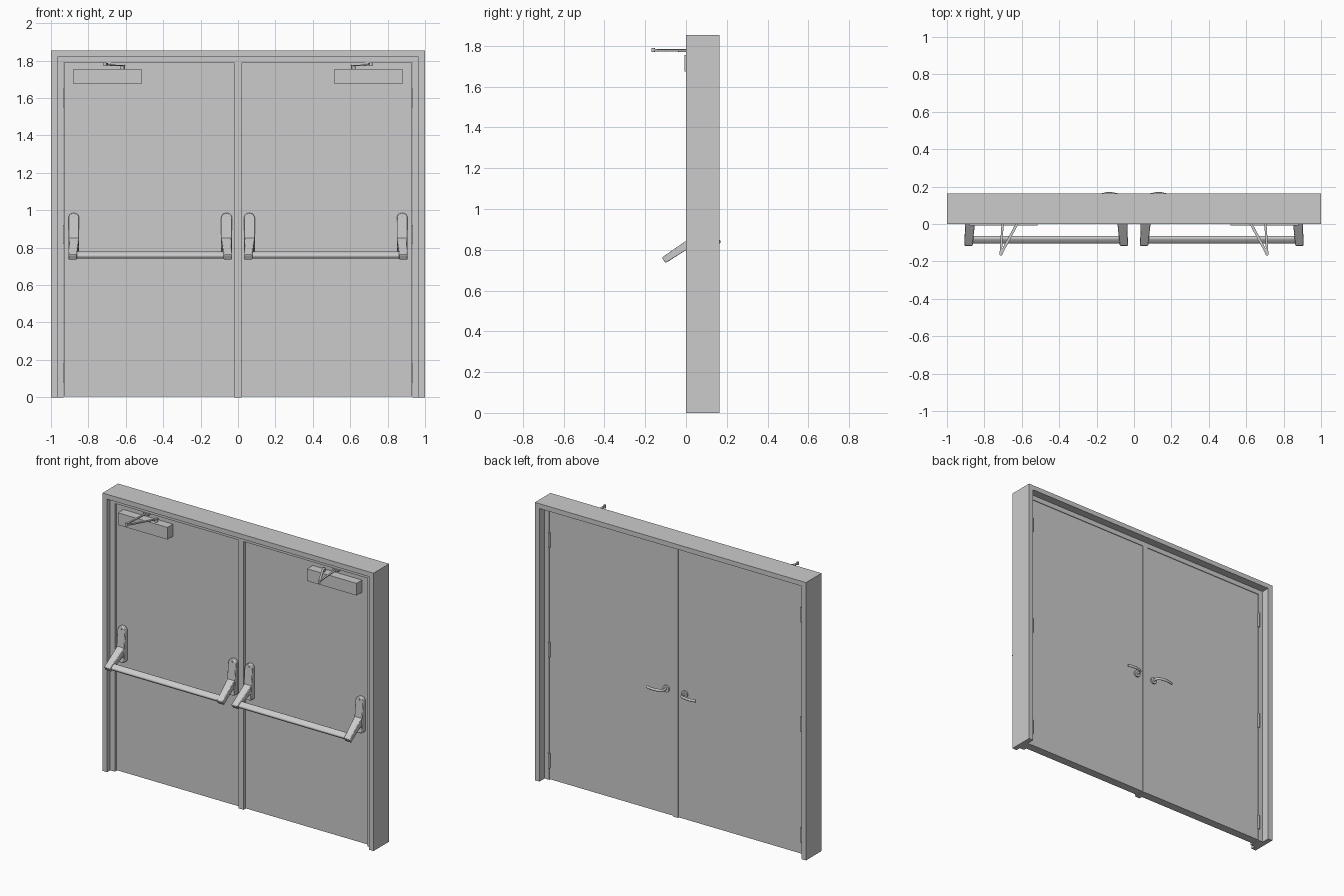
import bpy, bmesh, math
from mathutils import Vector

if "Cube" in bpy.data.objects:
    bpy.data.objects.remove(bpy.data.objects["Cube"])


def finish(name, bm, bevel=0.0, smooth=False, segments=2):
    bmesh.ops.recalc_face_normals(bm, faces=bm.faces)
    me = bpy.data.meshes.new(name)
    bm.to_mesh(me)
    bm.free()
    ob = bpy.data.objects.new(name, me)
    bpy.context.collection.objects.link(ob)
    if bevel:
        m = ob.modifiers.new("Bevel", 'BEVEL')
        m.width, m.segments, m.limit_method = bevel, segments, 'ANGLE'
    if smooth:
        bpy.ops.object.select_all(action='DESELECT')
        ob.select_set(True)
        bpy.context.view_layer.objects.active = ob
        bpy.ops.object.shade_smooth_by_angle(angle=math.radians(35))
    return ob


def loft(name, rings, **kw):
    """Skin a list of equal-length point rings and cap both ends."""
    bm = bmesh.new()
    vs = [[bm.verts.new(p) for p in r] for r in rings]
    n = len(rings[0])
    for a, b in zip(vs, vs[1:]):
        for i in range(n):
            bm.faces.new((a[i], a[(i + 1) % n], b[(i + 1) % n], b[i]))
    bm.faces.new(vs[0])
    bm.faces.new(vs[-1])
    return finish(name, bm, **kw)


def box(name, x0, x1, y0, y1, z0, z1, **kw):
    sq = [(x0, y0), (x1, y0), (x1, y1), (x0, y1)]
    return loft(name, [[(x, y, z) for x, y in sq] for z in (z0, z1)], **kw)


def rod(name, p, q, r, n=16, **kw):
    p, q = Vector(p), Vector(q)
    rot = (q - p).to_track_quat('Z', 'Y')
    ring = [rot @ Vector((r * math.cos(t), r * math.sin(t), 0))
            for t in (2 * math.pi * i / n for i in range(n))]
    return loft(name, [[p + v for v in ring], [q + v for v in ring]], smooth=True, **kw)


def flat_arm(name, p, q, w, h):
    """Flat horizontal bar from p to q."""
    p, q = Vector(p), Vector(q)
    side = (q - p).cross(Vector((0, 0, 1))).normalized() * w / 2
    up = Vector((0, 0, h / 2))
    return loft(name, [[c + side + up, c - side + up, c - side - up, c + side - up]
                       for c in (p, q)])


H = 1.853
DOOR_F, DOOR_B = 0.05, 0.107

# Door frame: double-rebated profile (inset, y) swept with mitred corners
prof = [(0, 0), (.034, 0), (.034, .033), (.068, .033), (.068, .11), (.034, .11),
        (.034, .164), (0, .164)]
loft("door_frame", [
    [(-1 + i, y, 0) for i, y in prof],
    [(-1 + i, y, H - i * .95) for i, y in prof],
    [(1 - i, y, H - i * .95) for i, y in prof],
    [(1 - i, y, 0) for i, y in prof]])

# Centre mullion
box("centre_mullion", -.019, .019, .033, .11, 0, 1.789)

for s, side in ((-1, "left"), (1, "right")):
    # Door leaf
    box(side + "_door_leaf", s * .02, s * .931, DOOR_F, DOOR_B, .004, 1.787)

    # Hinges on the back
    for k, z in enumerate((.13, .87, 1.6)):
        rod(f"{side}_hinge_{k + 1}", (s * .931, .112, z - .05), (s * .931, .112, z + .05), .007, n=12)

    # Door closer: body, spindle, two arms, elbow joint, foot
    box(side + "_closer_body", s * .515, s * .88, -.008, DOOR_F, 1.675, 1.756)
    rod(side + "_closer_spindle", (s * .618, .02, 1.755), (s * .618, .02, 1.776), .01)
    flat_arm(side + "_closer_main_arm", (s * .61, .03, 1.773), (s * .713, -.163, 1.777), .014, .006)
    flat_arm(side + "_closer_link_arm", (s * .713, -.163, 1.783), (s * .70, .045, 1.783), .012, .006)
    rod(side + "_closer_elbow", (s * .711, -.161, 1.771), (s * .711, -.161, 1.79), .008)
    box(side + "_closer_foot", s * .68, s * .72, .025, DOOR_F, 1.776, 1.789)

    # Panic bar: two end plates with sloping arms
    for e, (xa, xb) in enumerate(((.032, .09), (.849, .907))):
        tag = f"{side}_panic_{'inner' if e == 0 else 'outer'}"
        cx, r = (xa + xb) / 2, (xb - xa) / 2
        out = [(xa, .755), (xb, .755)]
        for i in range(13):
            t = math.pi * i / 12
            out.append((cx + r * math.cos(t), .958 + r * .95 * math.sin(t)))
        # plate is slightly deeper at the bottom than at the top
        loft(tag + "_plate",
             [[(s * x, DOOR_F, z) for x, z in out],
              [(s * x, .005 + .02 * (z - .755) / .23, z) for x, z in out]],
             bevel=.004, smooth=True)
        rod(tag + "_screw", (s * cx, .03, .968), (s * cx, .02, .968), .006)
        # arm slopes forward and down, narrowing towards the bar
        arm = [(.02, .857), (-.002, .843), (-.118, .762), (-.101, .735), (-.002, .797), (.02, .785)]
        base = (xa + .004, xb - .002) if e == 0 else (xa + .002, xb - .004)
        tip = (xa, xb - .014) if e == 0 else (xa + .014, xb)
        rings = []
        for x0, x1 in zip(base, tip):
            blend = [min(1, max(0, -y / .11)) for y, z in arm]
            rings.append([(s * (x0 + (x1 - x0) * f), y, z) for f, (y, z) in zip(blend, arm)])
        loft(tag + "_arm", rings, bevel=.004, smooth=True)

    # Push bar: rounded oblong section tilted with the arms
    ca, sa = math.cos(math.radians(35)), math.sin(math.radians(35))
    sec = []
    for i in range(20):
        t = 2 * math.pi * i / 20
        c, d = math.cos(t), math.sin(t)
        u = .021 * math.copysign(abs(c) ** .6, c)
        v = .014 * math.copysign(abs(d) ** .6, d)
        sec.append((-.084 + u * ca - v * sa, .761 + u * sa + v * ca))
    loft(side + "_push_bar", [[(s * x, y, z) for y, z in sec] for x in (.04, .9)], smooth=True)

    # Lever handle on the back: rose, neck and a bowed lever
    hx, hz = .068, .84
    rod(side + "_lever_rose", (s * hx, DOOR_B, hz), (s * hx, .117, hz), .023, n=24)
    rings = []
    path = [(hx, .115), (hx, .138), (hx + .004, .149), (hx + .014, .156),
            (hx + .05, .163), (hx + .08, .163), (hx + .112, .155)]
    for k, (x, y) in enumerate(path):
        a = Vector(path[max(k - 1, 0)])
        b = Vector(path[min(k + 1, len(path) - 1)])
        d = (b - a).normalized()
        ring = []
        for i in range(12):
            t = 2 * math.pi * i / 12
            o, w = .007 * math.cos(t), .009 * math.sin(t)
            ring.append((s * (x - d.y * o), y + d.x * o, hz + w))
        rings.append(ring)
    loft(side + "_lever_handle", rings, smooth=True)
